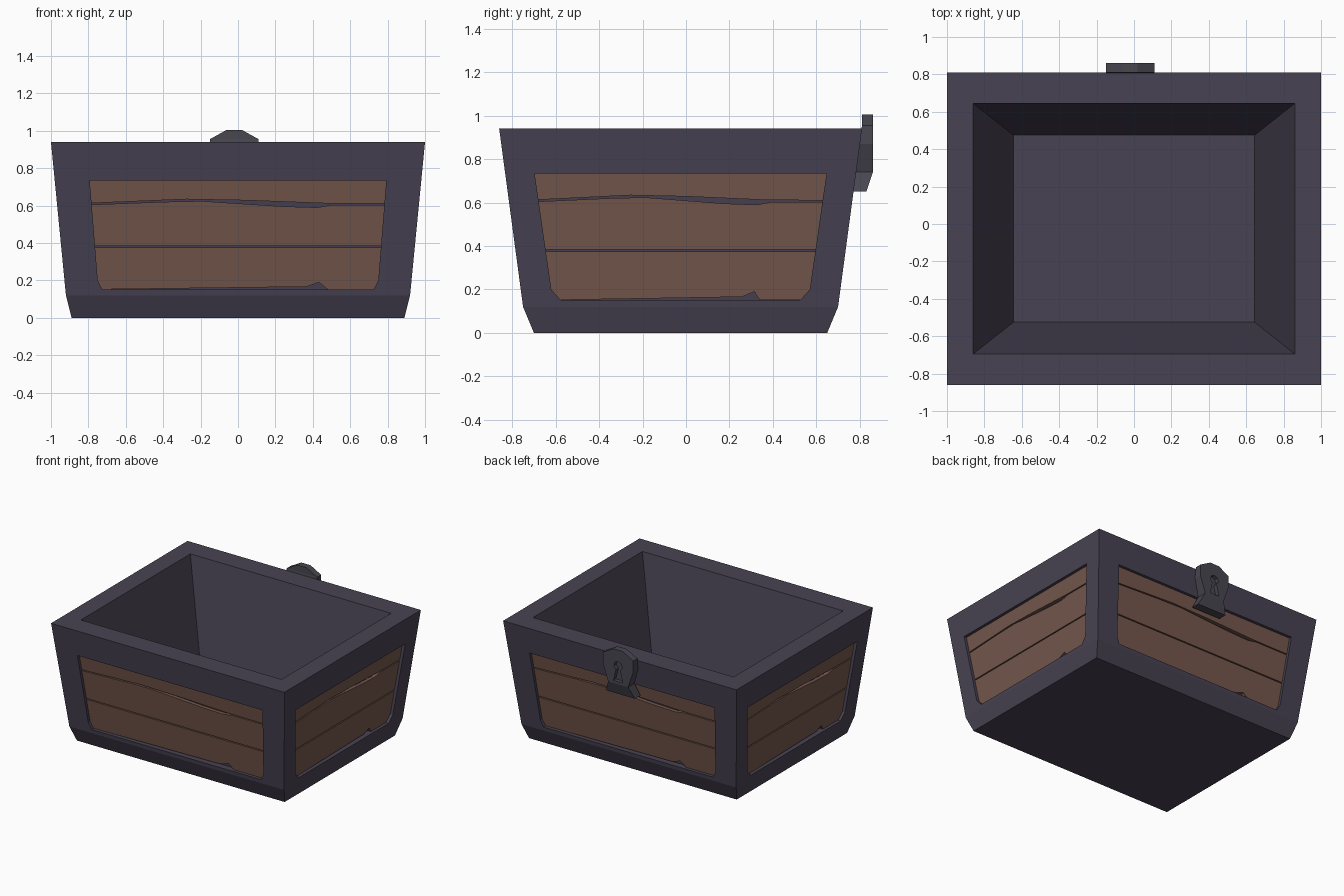
import bpy, bmesh, math

if "Cube" in bpy.data.objects:
    bpy.data.objects.remove(bpy.data.objects["Cube"])

CY = -0.025  # body centre in y (the lock sticks out at the back)


def material(name, rgb):
    m = bpy.data.materials.new(name)
    m.diffuse_color = (*rgb, 1)
    m.use_nodes = True
    m.node_tree.nodes["Principled BSDF"].inputs["Base Color"].default_value = m.diffuse_color
    return m


IRON = material("dark_iron", (0.065, 0.055, 0.085))
WOOD = material("brown_wood", (0.175, 0.095, 0.072))
STEEL = material("lock_steel", (0.065, 0.063, 0.08))


def loft(name, rings, mat=None):
    """Closed solid through rings of equal point count, capped at both ends."""
    bm = bmesh.new()
    vs = [[bm.verts.new(p) for p in ring] for ring in rings]
    n = len(rings[0])
    for a, b in zip(vs, vs[1:]):
        for i in range(n):
            j = (i + 1) % n
            bm.faces.new((a[i], a[j], b[j], b[i]))
    bm.faces.new(vs[0])
    bm.faces.new(vs[-1])
    bmesh.ops.recalc_face_normals(bm, faces=bm.faces)
    me = bpy.data.meshes.new(name)
    bm.to_mesh(me)
    bm.free()
    ob = bpy.data.objects.new(name, me)
    bpy.context.collection.objects.link(ob)
    if mat:
        me.materials.append(mat)
    return ob


def cut(target, cutter):
    cutter.hide_render = True
    mod = target.modifiers.new("cut", 'BOOLEAN')
    mod.operation, mod.solver, mod.object = 'DIFFERENCE', 'EXACT', cutter
    bpy.context.view_layer.objects.active = target
    bpy.ops.object.modifier_apply(modifier=mod.name)
    bpy.data.objects.remove(cutter)


def lerp(table, z):
    """Piecewise linear lookup in (z, value) pairs."""
    for (z0, v0), (z1, v1) in zip(table, table[1:]):
        if z <= z1 or z1 == table[-1][0]:
            return v0 + (v1 - v0) * (z - z0) / (z1 - z0)


# Tapered hollow body: outside up to the rim, then down to the inner floor
sections = [(0.89, 0.675, 0), (0.92, 0.725, 0.12), (1.0, 0.835, 0.94),
            (0.86, 0.67, 0.94), (0.645, 0.50, 0.10)]
body = loft("chest_frame", [[(sx * x, CY + sy * y, z) for sx, sy in
                             ((-1, -1), (1, -1), (1, 1), (-1, 1))]
                            for x, y, z in sections], IRON)

# Panel data: wall distance and opening half width against height
WALL = {"long": [(0.12, 0.725), (0.94, 0.835)],
        "short": [(0.12, 0.92), (0.94, 1.0)]}
HALF = {"long": [(0.15, 0.725), (0.20, 0.75), (0.735, 0.793)],
        "short": [(0.15, 0.55), (0.20, 0.595), (0.735, 0.672)]}
OPENING = [(-1, 0.15), (1, 0.15), (1, 0.20), (1, 0.735), (-1, 0.735), (-1, 0.20)]

# Worn plank outlines as (fraction of half width, height)
PLANKS = {
    "bottom": [(-1, 0.152), (0.5, 0.166), (0.58, 0.19), (0.66, 0.152), (1, 0.152),
               (1, 0.20), (1, 0.376), (-1, 0.376), (-1, 0.20)],
    "middle": [(-1, 0.384), (1, 0.384), (1, 0.603), (0.64, 0.603), (0.54, 0.59),
               (0.3, 0.596), (-0.25, 0.624), (-0.5, 0.62), (-1, 0.605)],
    "top": [(-1, 0.613), (-0.35, 0.634), (0.05, 0.628), (0.6, 0.612), (1, 0.610),
            (1, 0.735), (-1, 0.735)],
}


def side_ring(angle, kind, outline, depth):
    """Place a panel outline on one slanted wall, sunk by depth."""
    nx, ny = round(math.cos(angle)), round(math.sin(angle))
    ring = []
    for f, z in outline:
        r = lerp(WALL[kind], z) - depth
        u = f * lerp(HALF[kind], z)
        ring.append((nx * r - ny * u, CY + ny * r + nx * u, z))
    return ring


# Recessed openings with three planks on each of the four sides
for i, side in enumerate(("front", "right", "back", "left")):
    a = math.radians(90 * i - 90)
    kind = "long" if i % 2 == 0 else "short"
    cut(body, loft("opening_cutter", [side_ring(a, kind, OPENING, d)
                                      for d in (-0.05, 0.05)]))
    for row, outline in PLANKS.items():
        loft(f"{side}_{row}_plank", [side_ring(a, kind, outline, d)
                                     for d in (0.022, 0.054)], WOOD)

# Lock plate on the back: (height, half width, rear y, outer y)
LX = -0.02
plate = [(0.65, 0.125, 0.765, 0.83), (0.74, 0.085, 0.78, 0.86),
         (0.87, 0.13, 0.798, 0.86), (0.955, 0.13, 0.81, 0.86),
         (1.005, 0.04, 0.81, 0.86)]
lock = loft("lock_plate", [[(LX - w, y0, z), (LX + w, y0, z), (LX + w, y1, z), (LX - w, y1, z)]
                           for z, w, y0, y1 in plate], STEEL)

# Keyhole: round head with a flared slot
head = [(0.036 * math.cos(math.radians(t)), 0.88 + 0.036 * math.sin(math.radians(t)))
        for t in range(-60, 241, 50)]
keyhole = head + [(-0.04, 0.76), (0.04, 0.76)]
cut(lock, loft("keyhole_cutter", [[(LX + x, y, z) for x, z in keyhole]
                                  for y in (0.83, 0.9)]))
